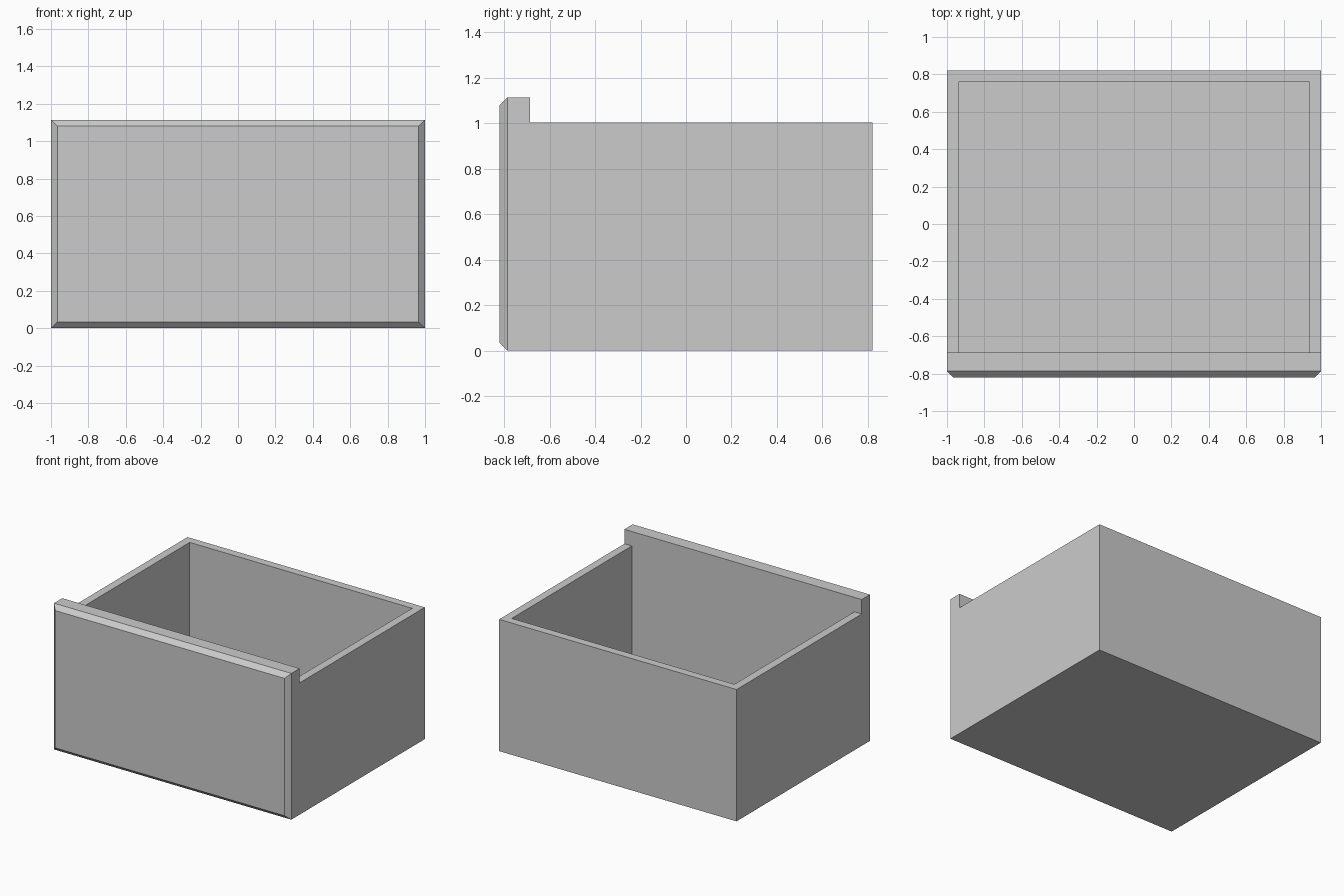
import bpy
import bmesh

if "Cube" in bpy.data.objects:
    bpy.data.objects.remove(bpy.data.objects["Cube"], do_unlink=True)

HALF_W = 1.0         # half width of the drawer
BACK = 0.82          # rear outer face
FRONT = -0.82        # front outer face
JOINT = -0.687       # where the front panel meets the box
WALL = 0.062         # wall thickness
FLOOR = 0.12         # floor thickness
BOX_H = 1.004
PANEL_H = 1.114
CHAMFER = 0.034

grey = bpy.data.materials.new("light grey")
grey.use_nodes = True
colour = (0.6, 0.6, 0.6, 1)
grey.diffuse_color = colour
grey.node_tree.nodes["Principled BSDF"].inputs["Base Color"].default_value = colour


def prism(name, outline, z0, z1):
    """Extrude a plan outline upwards; returns the object."""
    bm = bmesh.new()
    base = bm.faces.new([bm.verts.new((x, y, z0)) for x, y in outline])
    top = bmesh.ops.extrude_face_region(bm, geom=[base], use_keep_orig=True)["geom"]
    verts = [v for v in top if isinstance(v, bmesh.types.BMVert)]
    bmesh.ops.translate(bm, vec=(0, 0, z1 - z0), verts=verts)
    bmesh.ops.recalc_face_normals(bm, faces=bm.faces)
    mesh = bpy.data.meshes.new(name)
    bm.to_mesh(mesh)
    bm.free()
    mesh.materials.append(grey)
    obj = bpy.data.objects.new(name, mesh)
    bpy.context.collection.objects.link(obj)
    return obj


def rectangle(half, y0, y1):
    return [(-half, y0), (half, y0), (half, y1), (-half, y1)]


# Side and back walls as one U-shaped board
inner = HALF_W - WALL
u_half = [(HALF_W, JOINT), (HALF_W, BACK)]
u_inner = [(-inner, JOINT), (-inner, BACK - WALL), (inner, BACK - WALL), (inner, JOINT)]
walls = u_half + [(-x, y) for x, y in reversed(u_half)] + u_inner
prism("drawer_walls", walls, 0, BOX_H)

# Floor board between the walls
prism("drawer_floor", rectangle(inner, JOINT, BACK - WALL), 0, FLOOR)

# Taller front panel with a chamfer all round its front face
panel = prism("front_panel", rectangle(HALF_W, FRONT, JOINT), 0, PANEL_H)
bm = bmesh.new()
bm.from_mesh(panel.data)
rim = [e for e in bm.edges if all(abs(v.co.y - FRONT) < 1e-4 for v in e.verts)]
bmesh.ops.bevel(bm, geom=rim, offset=CHAMFER, segments=1, affect='EDGES')
bm.to_mesh(panel.data)
bm.free()
